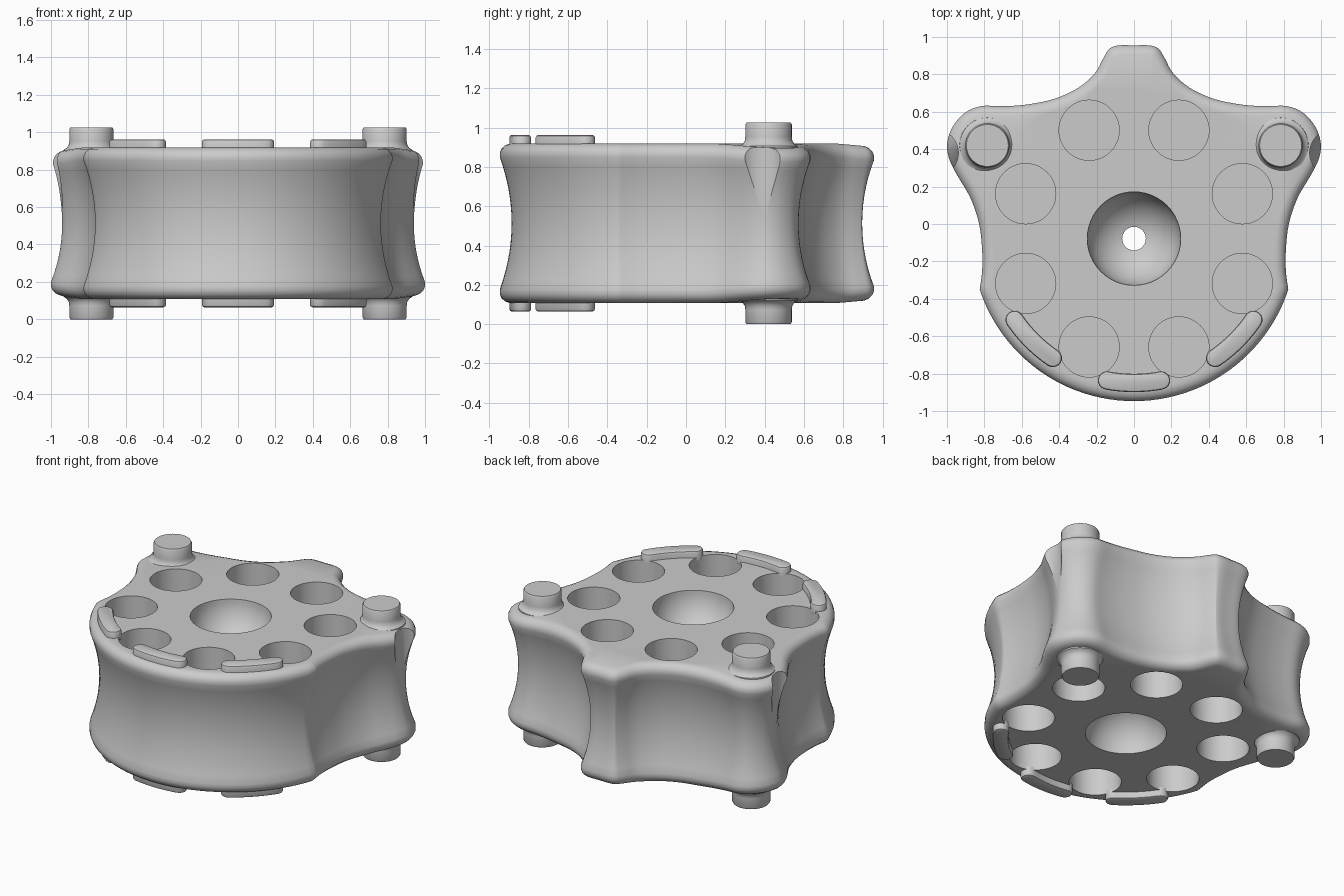
import bpy, bmesh, math
from mathutils import Vector

if "Cube" in bpy.data.objects:
    bpy.data.objects.remove(bpy.data.objects["Cube"])

MID = 0.513          # mid height; top and bottom mirror about it
HALF = 0.405         # half thickness of the body
CY = -0.078          # hub centre on y


def finish(bm, name):
    bmesh.ops.recalc_face_normals(bm, faces=bm.faces)
    me = bpy.data.meshes.new(name)
    bm.to_mesh(me)
    bm.free()
    ob = bpy.data.objects.new(name, me)
    bpy.context.collection.objects.link(ob)
    return ob


def smooth(ob, angle=32):
    bpy.ops.object.select_all(action='DESELECT')
    ob.select_set(True)
    bpy.context.view_layer.objects.active = ob
    bpy.ops.object.shade_smooth_by_angle(angle=math.radians(angle))


def skin(bm, rings):
    """Bridge closed rings of points and cap both ends."""
    vs = [[bm.verts.new(p) for p in ring] for ring in rings]
    n = len(vs[0])
    for a, b in zip(vs, vs[1:]):
        for i in range(n):
            j = (i + 1) % n
            bm.faces.new((a[i], a[j], b[j], b[i]))
    bm.faces.new(vs[0][::-1])
    bm.faces.new(vs[-1])


def lathe(bm, profile, x, y, n=48):
    skin(bm, [[(x + r * math.cos(2 * math.pi * i / n), y + r * math.sin(2 * math.pi * i / n), z)
               for i in range(n)] for r, z in profile])


def inset(pts, d):
    """Offset a counter-clockwise outline inwards with mitred corners."""
    out = []
    for i, p in enumerate(pts):
        a = (p - pts[i - 1]).normalized()
        b = (pts[(i + 1) % len(pts)] - p).normalized()
        na, nb = Vector((-a.y, a.x)), Vector((-b.y, b.x))
        m = (na + nb).normalized()
        out.append(p + m * d / max(0.6, m.dot(na)))
    return out


def spline(pts, steps=5):
    pts = [Vector(p) for p in pts]
    ext = [2 * pts[0] - pts[1]] + pts + [2 * pts[-1] - pts[-2]]
    out = []
    for i in range(1, len(ext) - 2):
        a, b, c, d = ext[i - 1:i + 3]
        for k in range(steps):
            t = k / steps
            out.append(0.5 * (2 * b + (c - a) * t + (2 * a - 5 * b + 4 * c - d) * t * t
                              + (3 * b - a - 3 * c + d) * t ** 3))
    return out + [pts[-1]]


# body outline: right half from the front arc, along the lobe, to the rear nib
corner = math.atan2(-0.35 - CY, 0.825)
right = [Vector((0.869 * math.cos(t), CY + 0.869 * math.sin(t)))
         for t in (-math.pi / 2 + (corner + math.pi / 2) * k / 24 for k in range(24))]
right += spline([(0.825, -0.35), (0.812, -0.25), (0.812, -0.14), (0.828, 0.0), (0.875, 0.14),
                 (0.945, 0.26), (0.985, 0.34), (1.0, 0.42), (0.975, 0.51), (0.91, 0.59),
                 (0.82, 0.63), (0.7, 0.63), (0.58, 0.638), (0.43, 0.668), (0.3, 0.727),
                 (0.21, 0.805), (0.165, 0.885), (0.13, 0.938), (0.08, 0.955), (0.0, 0.955)], 4)
outline = right + [Vector((-p.x, p.y)) for p in right[-2:0:-1]]

# body side profile: rounded rims and a concave waist
upper = [(0.06 * (1 - (h / 0.335) ** 2), h) for h in (0.335 * k / 7 for k in range(8))]
upper += [(0.0, 0.36), (0.008, 0.38), (0.026, 0.397), (0.05, HALF)]
levels = [(d, -h) for d, h in upper[:0:-1]] + upper


def body_ring(pts, h):
    # the faces fall away slightly out on the lobes
    return [(p.x, p.y, MID + h * (1 - 0.25 * max(0, math.hypot(p.x, p.y - CY) - 0.87))) for p in pts]


hub = Vector((0, CY))
flat = []
for p in outline:
    v = p - hub
    flat.append(hub + v.normalized() * min(v.length * 0.92, 0.82))
bm = bmesh.new()
skin(bm, [body_ring(flat, -HALF)] + [body_ring(inset(outline, d), h) for d, h in levels]
     + [body_ring(flat, HALF)])
body = finish(bm, "body")

# cutters: blind pockets, central double bowl with bore, lobe notches
bm = bmesh.new()
DEPTH = 0.3
for i in range(8):
    a = math.radians(22.5 + 45 * i)
    x, y = 0.627 * math.cos(a), CY + 0.627 * math.sin(a)
    lathe(bm, [(0.161, MID + HALF - DEPTH), (0.161, 1.2)], x, y)
    lathe(bm, [(0.161, -0.2), (0.161, MID - HALF + DEPTH)], x, y)
bore = math.acos(0.063 / 0.25)
arc = [(0.25 * math.cos(bore * k / 12), HALF - 0.25 * math.sin(bore * k / 12)) for k in range(13)]
arc = [(0.25, 0.6)] + arc
lathe(bm, [(r, MID - h) for r, h in arc] + [(r, MID + h) for r, h in arc[::-1]], 0, CY)
for s in (-1, 1):
    lathe(bm, [(0.125, 0.5), (0.125, 1.2)], s * 1.064, 0.38)
cutter = finish(bm, "cutter")
cutter.hide_render = True
mod = body.modifiers.new("cuts", 'BOOLEAN')
mod.operation = 'DIFFERENCE'
mod.solver = 'EXACT'
mod.object = cutter
bpy.context.view_layer.objects.active = body
bpy.ops.object.modifier_apply(modifier=mod.name)
bpy.data.objects.remove(cutter)
smooth(body)

# pins on the lobes with a flared foot, above and below
pin = [(0.15, 0.37), (0.148, 0.393), (0.132, 0.403), (0.121, 0.42), (0.118, 0.44),
       (0.118, 0.503), (0.112, MID)]
for s, side in ((-1, "left"), (1, "right")):
    for v, place in ((-1, "lower"), (1, "upper")):
        bm = bmesh.new()
        lathe(bm, [(r, MID + v * h) for r, h in pin], s * 0.784, 0.42)
        smooth(finish(bm, f"{place}_{side}_pin"))

# curved pads along the front rim, above and below
def pad_outline(mid, half=math.radians(10.8), r=0.772, w=0.049):
    pts = []
    for k in range(9):
        a = mid - half + 2 * half * k / 8
        pts.append(hub + Vector((math.cos(a), math.sin(a))) * (r + w))
    for end, start in ((mid + half, mid + half), (mid - half, mid - half + math.pi)):
        c = hub + Vector((math.cos(end), math.sin(end))) * r
        for k in range(1, 8):
            a = start + math.pi * k / 8
            pts.append(c + Vector((math.cos(a), math.sin(a))) * w)
        if end > mid:
            for k in range(9):
                a = mid + half - 2 * half * k / 8
                pts.append(hub + Vector((math.cos(a), math.sin(a))) * (r - w))
    return pts


for angle, side in ((-135, "left"), (-90, "front"), (-45, "right")):
    shape = pad_outline(math.radians(angle))
    for v, place in ((-1, "lower"), (1, "upper")):
        bm = bmesh.new()
        skin(bm, [[(p.x, p.y, MID + v * h) for p in inset(shape, d)]
                  for d, h in ((0, 0.385), (0, 0.437), (0.004, 0.445), (0.012, 0.449))])
        smooth(finish(bm, f"{place}_{side}_pad"))
